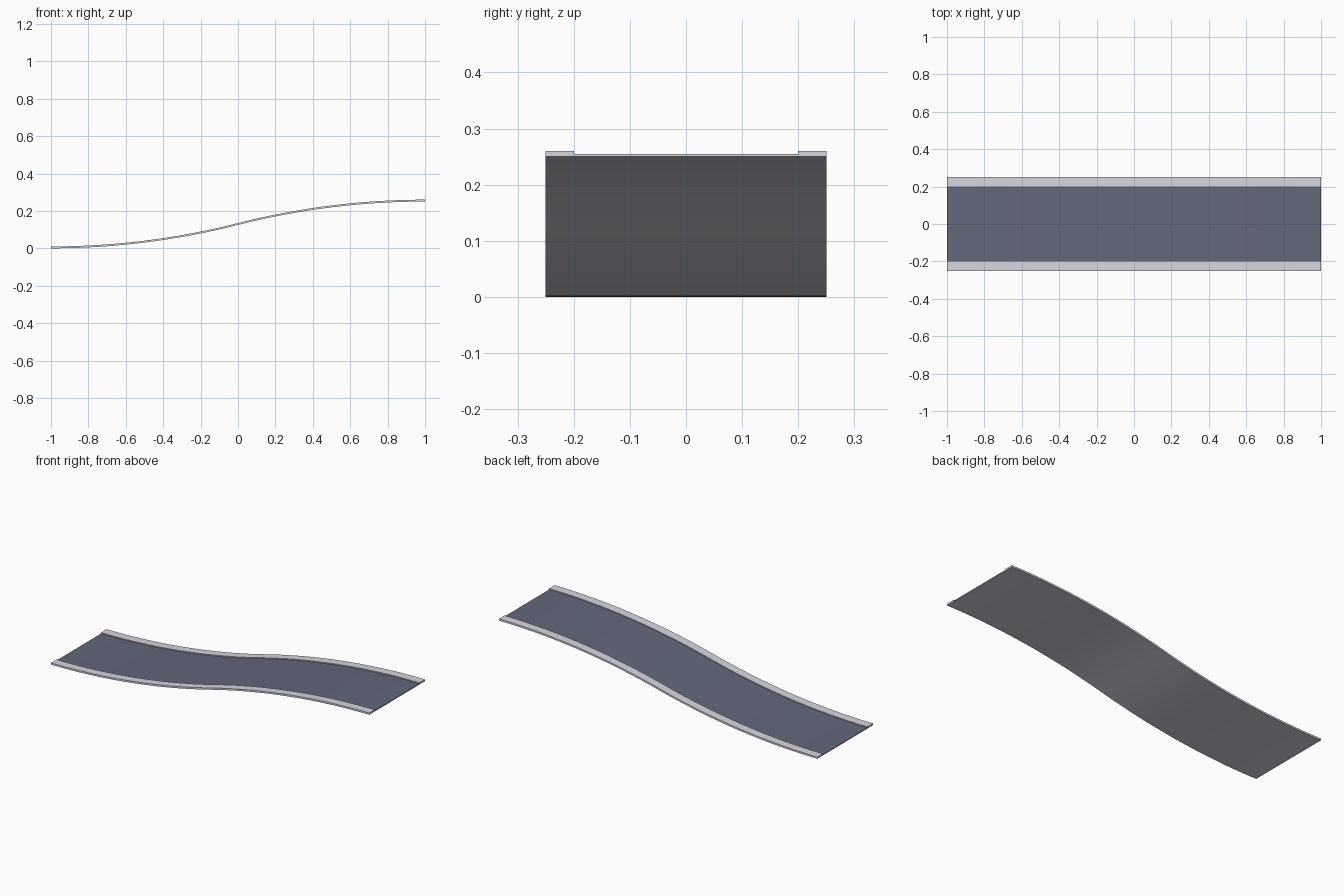
import bpy, bmesh, math

if "Cube" in bpy.data.objects:
    bpy.data.objects.remove(bpy.data.objects["Cube"])

SEG = 48          # steps along the length
RISE = 0.25       # total climb of the walkway
R = (1 + (RISE / 2) ** 2) / RISE   # radius of each of the two arcs


def base_z(x):
    """Underside height: an arc curving up, then a mirrored arc levelling out."""
    sag = R - math.sqrt(R * R - (1 - abs(x)) ** 2)
    return sag if x < 0 else RISE - sag


def material(name, rgb):
    m = bpy.data.materials.new(name)
    m.diffuse_color = (*rgb, 1)
    m.use_nodes = True
    m.node_tree.nodes["Principled BSDF"].inputs["Base Color"].default_value = m.diffuse_color
    return m


body_mat = material("light grey body", (0.67, 0.67, 0.745))
deck_mat = material("slate blue deck", (0.122, 0.138, 0.195))


def sweep(name, y0, y1, bottom, top, mats, rule):
    """Sweep a rectangle along the S-curve; rule picks each face's material."""
    bm = bmesh.new()
    rings = []
    for i in range(SEG + 1):
        x = -1 + 2 * i / SEG
        z = base_z(x)
        rings.append([bm.verts.new((x, y, z + h)) for y, h in
                      ((y0, bottom), (y1, bottom), (y1, top), (y0, top))])
    for a, b in zip(rings, rings[1:]):
        for k in range(4):
            n = (k + 1) % 4
            bm.faces.new((a[k], a[n], b[n], b[k]))
    bm.faces.new(rings[0])
    bm.faces.new(rings[-1])
    bmesh.ops.recalc_face_normals(bm, faces=bm.faces)
    for f in bm.faces:
        f.material_index = rule(f.normal)
        f.smooth = abs(f.normal.z) > 0.5
    for e in bm.edges:
        if len(e.link_faces) == 2 and e.calc_face_angle() > math.radians(30):
            e.smooth = False
    me = bpy.data.meshes.new(name)
    bm.to_mesh(me)
    bm.free()
    ob = bpy.data.objects.new(name, me)
    bpy.context.collection.objects.link(ob)
    for m in mats:
        me.materials.append(m)


# Thin slab: blue deck on top, light grey underside and edges
sweep("deck_slab", -0.25, 0.25, 0, 0.0045, (body_mat, deck_mat),
      lambda n: 1 if n.z > 0.5 else 0)

# Raised border strips along both long sides
for label, y0, y1 in (("front", -0.25, -0.2), ("back", 0.2, 0.25)):
    sweep(label + "_border", y0, y1, 0.0045, 0.01, (body_mat,), lambda n: 0)
